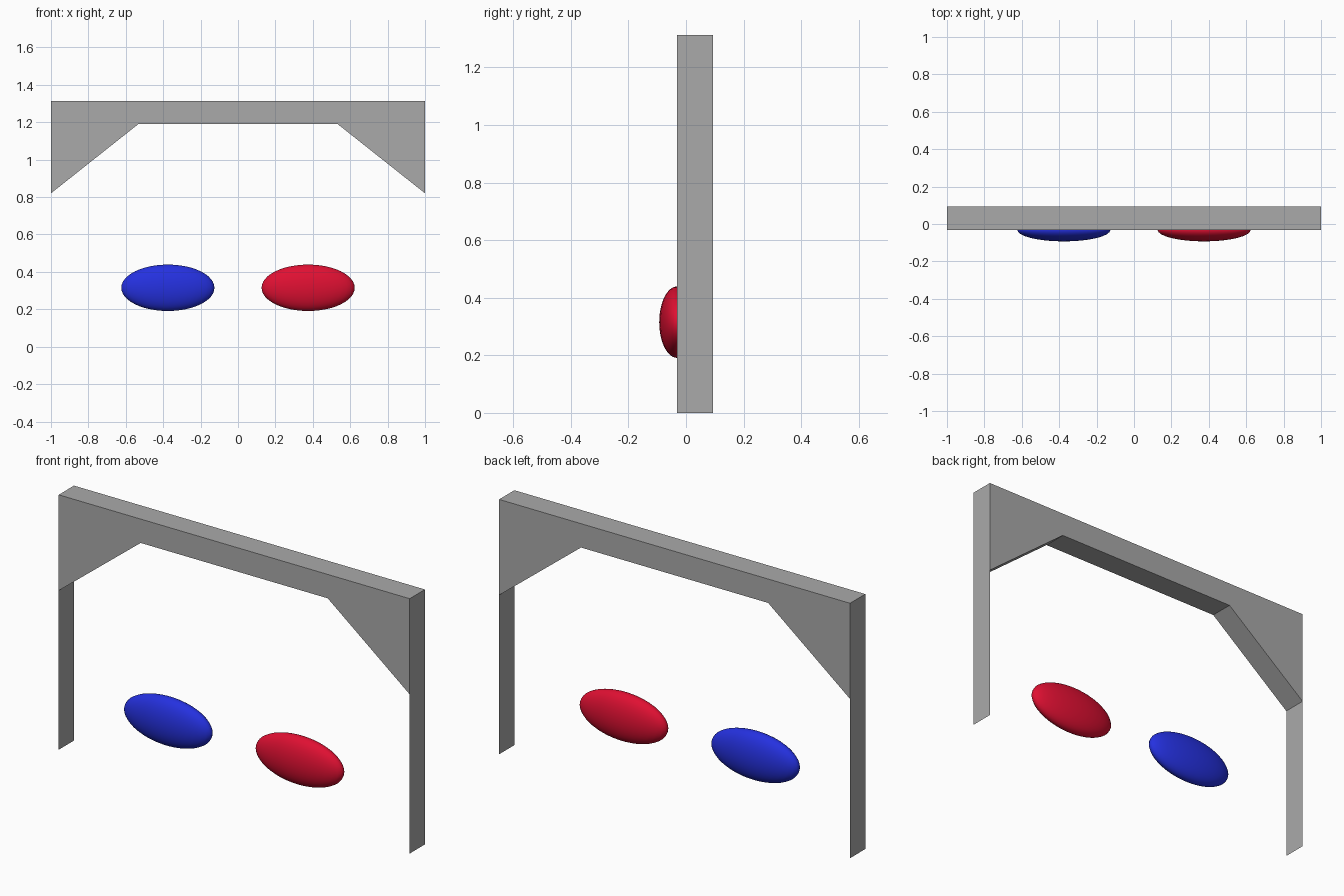
import bpy, bmesh, math
from mathutils import Matrix

if "Cube" in bpy.data.objects:
    bpy.data.objects.remove(bpy.data.objects["Cube"])

Y_FRONT, Y_BACK = -0.031, 0.093   # frame depth
TOP, BEAM_LOW, GUSSET_LOW = 1.313, 1.19, 0.82


def material(name, rgb):
    mat = bpy.data.materials.new(name)
    mat.diffuse_color = (*rgb, 1.0)
    mat.use_nodes = True
    mat.node_tree.nodes["Principled BSDF"].inputs["Base Color"].default_value = mat.diffuse_color
    return mat


GREY = material("stone grey", (0.40, 0.40, 0.40))
RED = material("red", (0.74, 0.005, 0.032))
BLUE = material("blue", (0.018, 0.03, 0.74))


def finish(name, bm, mat):
    mesh = bpy.data.meshes.new(name)
    bm.to_mesh(mesh)
    bm.free()
    mesh.materials.append(mat)
    obj = bpy.data.objects.new(name, mesh)
    bpy.context.collection.objects.link(obj)
    return obj


# Top beam with its two corner gussets: one profile extruded along y
half = [(0.533, BEAM_LOW), (1.0, GUSSET_LOW), (1.0, TOP)]
profile = half + [(-x, z) for x, z in reversed(half)]
bm = bmesh.new()
face = bm.faces.new([bm.verts.new((x, Y_FRONT, z)) for x, z in profile])
ext = bmesh.ops.extrude_face_region(bm, geom=[face])
moved = [v for v in ext["geom"] if isinstance(v, bmesh.types.BMVert)]
bmesh.ops.translate(bm, vec=(0, Y_BACK - Y_FRONT, 0), verts=moved)
bmesh.ops.recalc_face_normals(bm, faces=bm.faces)
finish("top_beam", bm, GREY)

# Legs: paper-thin sheets on the outer sides, facing outward
for side, name in ((-1, "left_leg"), (1, "right_leg")):
    bm = bmesh.new()
    corners = [(Y_FRONT, 0), (Y_BACK, 0), (Y_BACK, GUSSET_LOW), (Y_FRONT, GUSSET_LOW)]
    bm.faces.new([bm.verts.new((side, y, z)) for y, z in corners[::side]])
    finish(name, bm, GREY)

# Flattened ellipsoid pads, centred on the front plane of the frame
for x, name, mat in ((-0.375, "blue_pad", BLUE), (0.375, "red_pad", RED)):
    bm = bmesh.new()
    bmesh.ops.create_uvsphere(
        bm, u_segments=32, v_segments=24, radius=1.0,
        matrix=Matrix.Translation((x, Y_FRONT, 0.315)) @ Matrix.Diagonal((0.249, 0.062, 0.124, 1)))
    for f in bm.faces:
        f.smooth = True
    finish(name, bm, mat)
